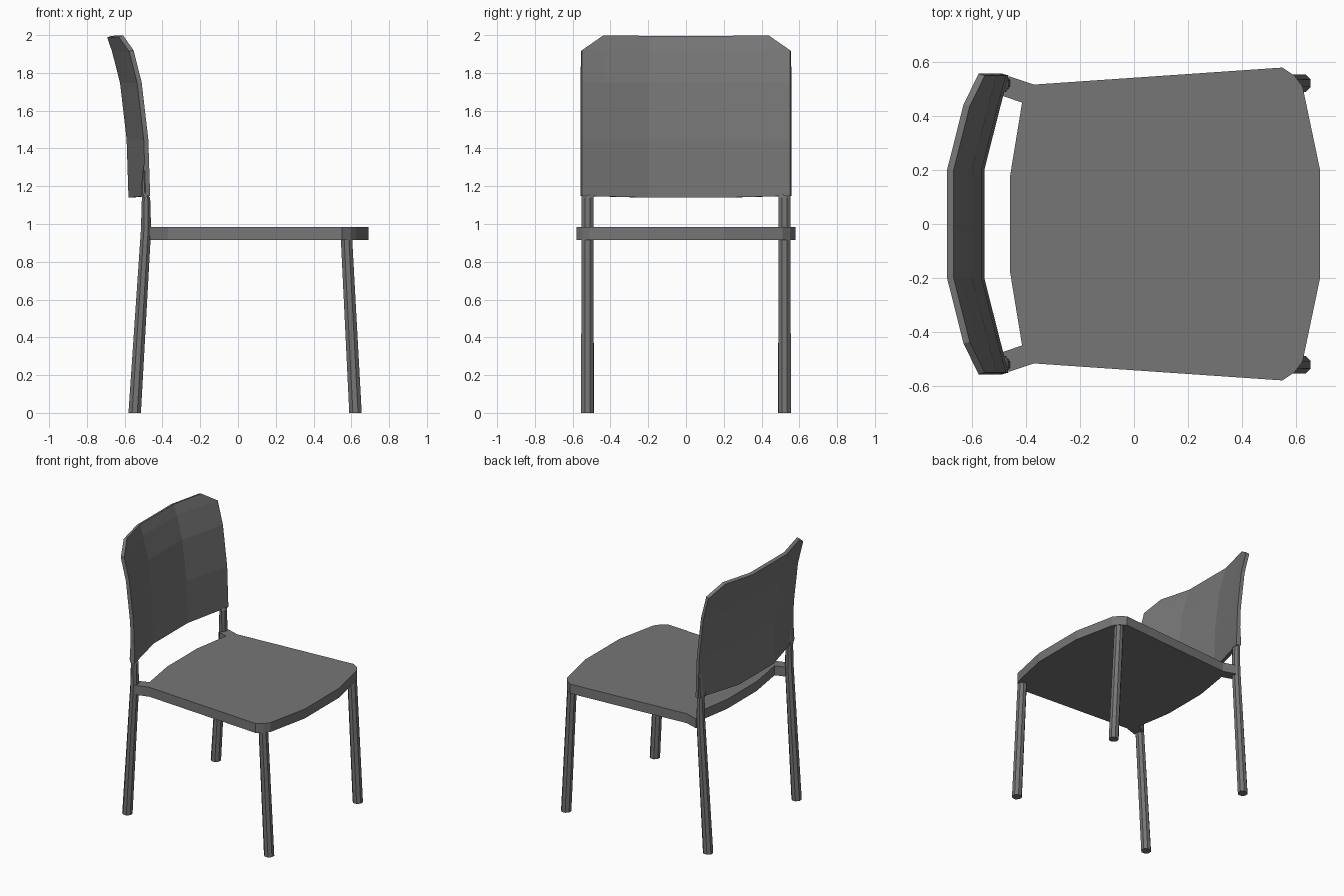
import bpy, bmesh, math

if "Cube" in bpy.data.objects:
    bpy.data.objects.remove(bpy.data.objects["Cube"])

# Dark grey for every part
dark = bpy.data.materials.new("dark_grey")
dark.diffuse_color = (0.18, 0.18, 0.18, 1)
dark.use_nodes = True
dark.node_tree.nodes["Principled BSDF"].inputs["Base Color"].default_value = dark.diffuse_color


def finish(name, bm):
    bmesh.ops.recalc_face_normals(bm, faces=bm.faces)
    mesh = bpy.data.meshes.new(name)
    bm.to_mesh(mesh)
    bm.free()
    mesh.materials.append(dark)
    obj = bpy.data.objects.new(name, mesh)
    bpy.context.collection.objects.link(obj)
    return obj


def leg_pair(name, sections, y, sides=8):
    """Loft octagonal rings (x, z, radius_x, radius_y), mirrored across y."""
    bm = bmesh.new()
    rings = []
    for x, z, rx, ry in sections:
        angles = [2 * math.pi * (i + 0.5) / sides for i in range(sides)]
        k = 1 / math.cos(math.pi / sides)
        rings.append([bm.verts.new((x + k * rx * math.cos(a), y + k * ry * math.sin(a), z))
                      for a in angles])
    for lo, hi in zip(rings, rings[1:]):
        for i in range(sides):
            j = (i + 1) % sides
            bm.faces.new((lo[i], lo[j], hi[j], hi[i]))
    bm.faces.new(rings[0])
    bm.faces.new(rings[-1])
    obj = finish(name, bm)
    mod = obj.modifiers.new("mirror", 'MIRROR')
    mod.use_axis = (False, True, False)


# Seat: half outline mirrored, with ears reaching the rear legs
half = [(0.69, 0.2), (0.625, 0.51), (0.595, 0.55), (0.55, 0.58), (-0.37, 0.517),
        (-0.465, 0.548), (-0.487, 0.475), (-0.415, 0.45), (-0.46, 0.175)]
outline = half + [(x, -y) for x, y in reversed(half)]
bm = bmesh.new()
face = bm.faces.new([bm.verts.new((x, y, 0.915)) for x, y in outline])
top = bmesh.ops.extrude_face_region(bm, geom=[face], use_keep_orig=True)
bmesh.ops.translate(bm, vec=(0, 0, 0.07),
                    verts=[v for v in top["geom"] if isinstance(v, bmesh.types.BMVert)])
finish("seat", bm)

# Legs: the rear pair tapers into the back of the panel
leg_pair("front_legs", [(0.622, 0, 0.033, 0.033), (0.573, 0.95, 0.03, 0.032)], 0.522)
leg_pair("rear_legs", [(-0.547, 0, 0.033, 0.033), (-0.487, 0.97, 0.027, 0.032),
                       (-0.487, 1.14, 0.022, 0.031), (-0.501, 1.17, 0.014, 0.031),
                       (-0.496, 1.32, 0.005, 0.03)], 0.521)

# Backrest: curved panel with clipped top corners
columns = [(-0.551, 0.09), (-0.437, 0.06), (-0.2, 0), (0.2, 0), (0.437, 0.06), (0.551, 0.09)]
rows = [(-0.555, 1.14), (-0.565, 1.45), (-0.6, 1.75), (-0.643, 1.92), (-0.669, 1.996)]
bm = bmesh.new()
grid = []
for r, (x, z) in enumerate(rows):
    lift = 0.1 if r == 0 else 0.05 if r == 4 else 0
    grid.append([bm.verts.new((x + off, y, z + off * lift)) for y, off in columns])
for r in range(4):
    for c in range(5):
        quad = [grid[r][c], grid[r][c + 1], grid[r + 1][c + 1], grid[r + 1][c]]
        if r == 3 and c == 0:
            quad.remove(grid[4][0])
        elif r == 3 and c == 4:
            quad.remove(grid[4][5])
        bm.faces.new(quad)
bmesh.ops.delete(bm, geom=[grid[4][0], grid[4][5]], context='VERTS')
back = finish("backrest", bm)
# Make the panel face forward so that thickness grows to the rear
if back.data.polygons[0].normal.x < 0:
    back.data.flip_normals()
mod = back.modifiers.new("thickness", 'SOLIDIFY')
mod.thickness = 0.025
mod.offset = -1
